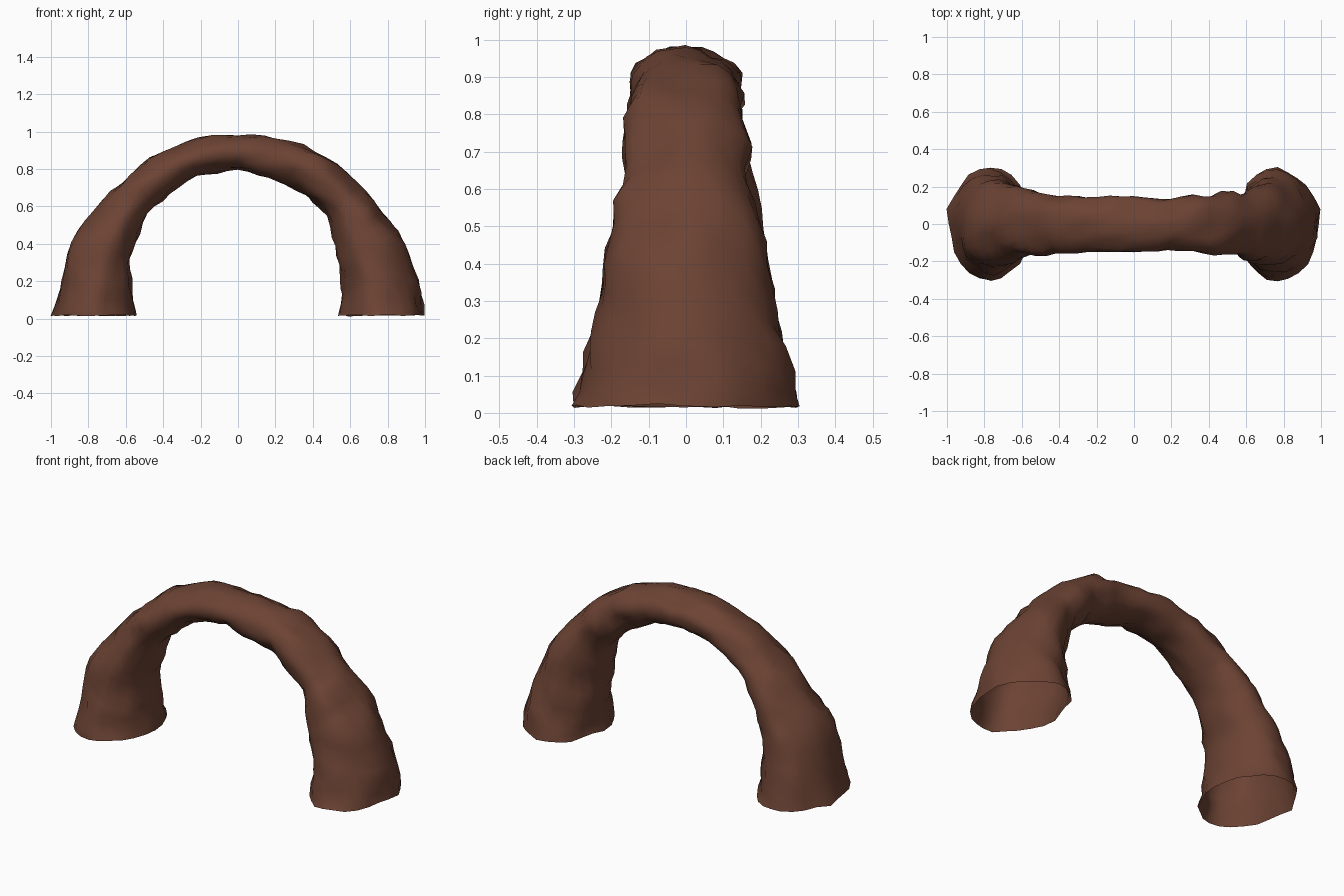
import bpy, bmesh, math
from mathutils import Vector, noise

if "Cube" in bpy.data.objects:
    bpy.data.objects.remove(bpy.data.objects["Cube"])

# Rock colour
rock = bpy.data.materials.new("brown_rock")
rock.diffuse_color = (0.15, 0.056, 0.034, 1)
rock.use_nodes = True
rock.node_tree.nodes["Principled BSDF"].inputs["Base Color"].default_value = rock.diffuse_color

# Arch profile, left foot to right foot in equal angle steps
OUTER = [.99, .965, .985, .97, .965, .97, .98, .99, .975, .995, .995, .98,
         .965, .965, .965, .98, .99]
INNER = [.545, .57, .61, .67, .72, .755, .775, .785, .80, .785, .765, .735,
         .70, .64, .595, .565, .545]
HALF = [.30, .265, .235, .21, .18, .16, .15, .145, .145]
DEPTH = HALF + HALF[-2::-1]
RINGS, SEGS = 44, 24


def sample(table, t):
    f = t * (len(table) - 1)
    i = min(int(f), len(table) - 2)
    return table[i] + (table[i + 1] - table[i]) * (f - i)


# Swept oval tube with open feet
bm = bmesh.new()
rings = []
for r in range(RINGS + 1):
    t = r / RINGS
    a = math.pi * (1 - t)
    ro, ri, hy = sample(OUTER, t), sample(INNER, t), sample(DEPTH, t)
    ring = []
    for s in range(SEGS):
        b = 2 * math.pi * s / SEGS
        rad = (ro + ri) / 2 + (ro - ri) / 2 * math.cos(b)
        p = Vector((rad * math.cos(a), hy * math.sin(b), rad * math.sin(a)))
        # Craggy surface
        out = Vector((math.cos(b) * math.cos(a), math.sin(b), math.cos(b) * math.sin(a)))
        p += out * (0.026 * noise.noise(p * 6.0) + 0.016 * noise.noise(p * 15.0 + Vector((3, 7, 1))))
        p += noise.noise_vector(p * 13.0) * 0.008
        # Feet rims sit just above the ground
        if r in (0, RINGS):
            p.z = 0.017 + 0.012 * noise.noise(p * 9.0)
        p.z = max(p.z, 0.0)
        ring.append(bm.verts.new(p))
    rings.append(ring)
for r0, r1 in zip(rings, rings[1:]):
    for s in range(SEGS):
        n = (s + 1) % SEGS
        bm.faces.new((r0[s], r0[n], r1[n], r1[s]))
bmesh.ops.recalc_face_normals(bm, faces=bm.faces[:])
# Open tube: make sure the normals face outwards
f = max(bm.faces, key=lambda q: q.calc_center_median().z)
f.normal_update()
if f.normal.z < 0:
    bmesh.ops.reverse_faces(bm, faces=bm.faces[:])
for f in bm.faces:
    f.smooth = True
mesh = bpy.data.meshes.new("rock_arch")
bm.to_mesh(mesh)
bm.free()
mesh.materials.append(rock)
arch = bpy.data.objects.new("rock_arch", mesh)
bpy.context.collection.objects.link(arch)
